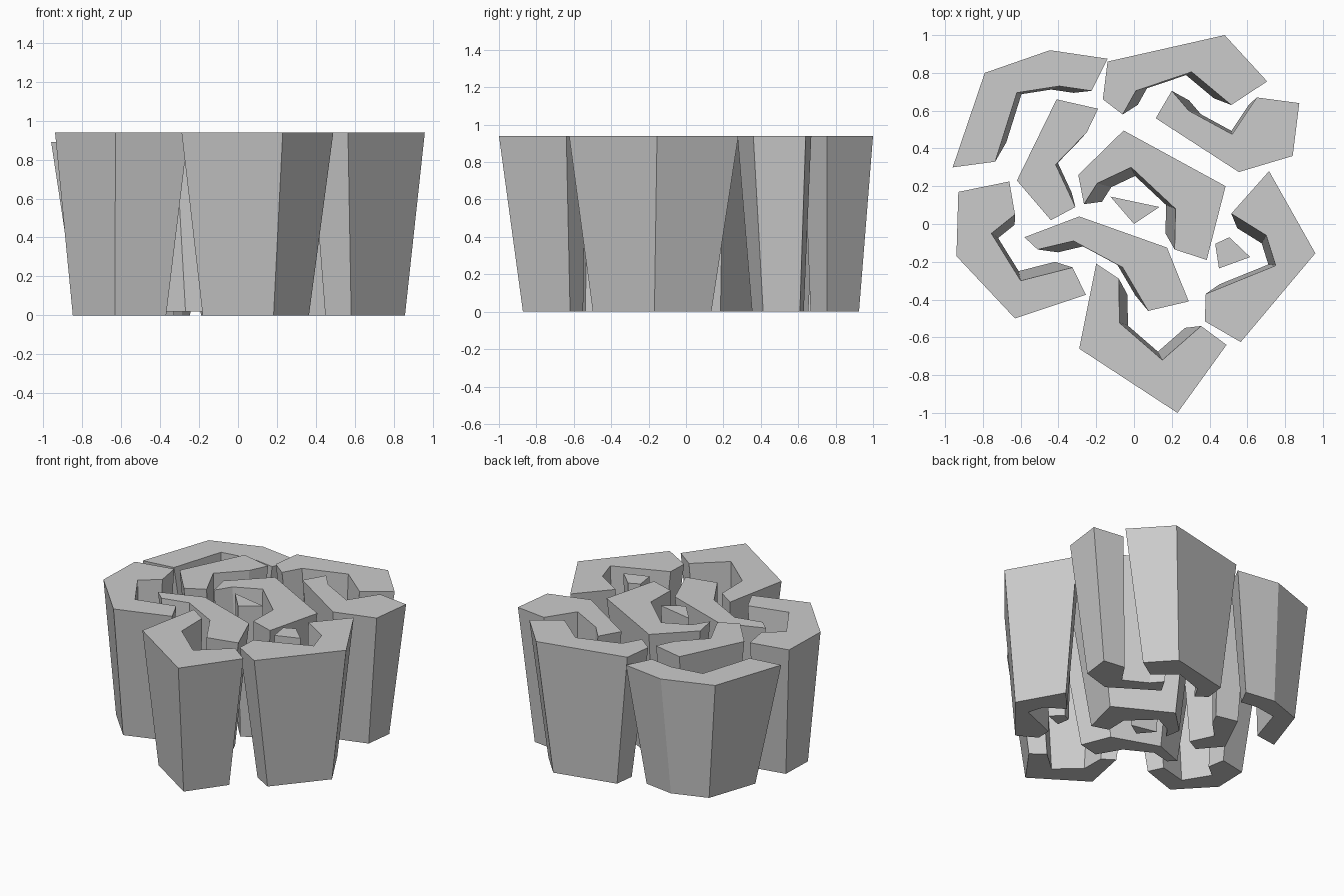
import bpy
from mathutils import Vector

if "Cube" in bpy.data.objects:
    bpy.data.objects.remove(bpy.data.objects["Cube"])

TAPER = 0.7


def tapered_block(name, pts, z0=0.0, z1=0.94):
    """Prism with the given top outline, narrowing to 70% about its middle at the foot."""
    top = [Vector(p) for p in pts]
    if sum(a.cross(b) for a, b in zip(top, top[1:] + top[:1])) < 0:
        top.reverse()
    mid = sum(top, Vector((0, 0))) / len(top)
    foot = [mid + (p - mid) * TAPER for p in top]
    n = len(top)
    verts = [(p.x, p.y, z0) for p in foot] + [(p.x, p.y, z1) for p in top]
    faces = [tuple(reversed(range(n))), tuple(range(n, 2 * n))]
    faces += [(i, (i + 1) % n, n + (i + 1) % n, n + i) for i in range(n)]
    me = bpy.data.meshes.new(name)
    me.from_pydata(verts, [], faces)
    ob = bpy.data.objects.new(name, me)
    bpy.context.collection.objects.link(ob)


# Outer ring of hooked blocks
tapered_block("front_block", [(-.2, -.21), (-.08, -.29), (-.077, -.523), (.15, -.72),
                              (.355, -.54), (.49, -.64), (.23, -1), (-.29, -.66)])
tapered_block("right_block", [(.715, .28), (.96, -.155), (.565, -.625), (.375, -.515),
                              (.38, -.37), (.75, -.22), (.7, -.06), (.515, .055)])
tapered_block("back_right_inner_block", [(.2, .705), (.29, .6), (.52, .475), (.65, .67),
                                         (.875, .64), (.84, .36), (.555, .275), (.115, .56)])
tapered_block("back_block", [(-.14, .86), (.48, 1), (.705, .755), (.515, .63),
                             (.305, .805), (.01, .705), (-.06, .58), (-.165, .66)])
tapered_block("back_left_block", [(-.96, .3), (-.79, .8), (-.445, .92), (-.14, .875),
                                  (-.225, .705), (-.395, .73), (-.62, .695), (-.735, .33)],
              0.055, 0.89)
tapered_block("left_block", [(-.93, .17), (-.66, .225), (-.63, .05), (-.755, -.05),
                             (-.6, -.3), (-.325, -.23), (-.255, -.375), (-.63, -.5), (-.94, -.17)])

# Inner hooked blocks
tapered_block("left_inner_block", [(-.41, .66), (-.19, .61), (-.25, .485), (-.415, .315),
                                   (-.31, .09), (-.44, .02), (-.62, .23)])
tapered_block("centre_block", [(-.055, .495), (.485, .2), (.385, -.19), (.215, -.135),
                               (.22, .08), (-.015, .3), (-.195, .215), (-.265, .105), (-.295, .26)])
tapered_block("front_inner_block", [(-.29, .04), (.175, -.125), (.29, -.41), (.075, -.46),
                                    (-.06, -.23), (-.32, -.09), (-.51, -.135), (-.58, -.07)],
              0.02, 0.91)

# Small posts
tapered_block("centre_post", [(-.125, .145), (.135, .09), (0, 0)])
tapered_block("right_post", [(.43, -.105), (.505, -.07), (.615, -.175), (.45, -.235)])
